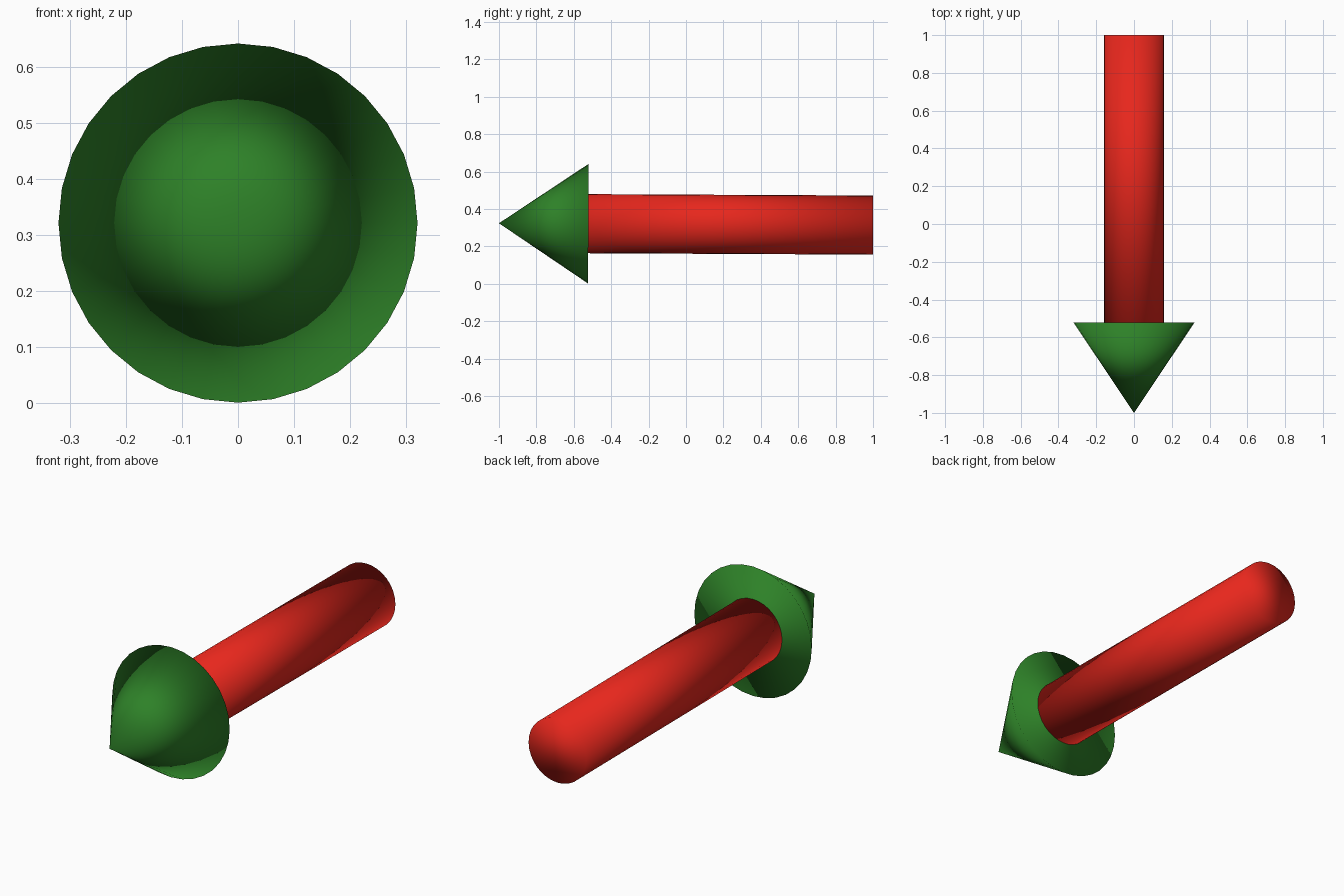
import bpy
import math
from mathutils import Vector

if "Cube" in bpy.data.objects:
    bpy.data.objects.remove(bpy.data.objects["Cube"])

TILT = math.radians(-0.28)          # the arrow dips slightly towards its tail
ROT = (math.radians(90) + TILT, 0, 0)
AXIS = Vector((0, math.cos(TILT), math.sin(TILT)))   # tip to tail
TIP = Vector((0, -1.0, 0.3235))


def finish(name, color):
    """Name, smooth-shade and colour the active object."""
    ob = bpy.context.object
    ob.name = name
    bpy.ops.object.shade_smooth()
    mat = bpy.data.materials.new(name + "_paint")
    mat.diffuse_color = (*color, 1)
    mat.use_nodes = True
    mat.node_tree.nodes["Principled BSDF"].inputs["Base Color"].default_value = mat.diffuse_color
    ob.data.materials.append(mat)
    return ob


# Arrow head: cone pointing to the front
HEAD = 0.478
bpy.ops.mesh.primitive_cone_add(vertices=32, radius1=0.32, radius2=0, depth=HEAD,
                                location=TIP + AXIS * HEAD / 2, rotation=ROT)
finish("arrow_head", (0.027, 0.22, 0.021))

# Shaft: cylinder running from just inside the head to the tail
START, END = HEAD - 0.01, 2.0
bpy.ops.mesh.primitive_cylinder_add(vertices=32, radius=0.158, depth=END - START,
                                    location=TIP + AXIS * (START + END) / 2, rotation=ROT)
finish("arrow_shaft", (0.8, 0.02, 0.012))
